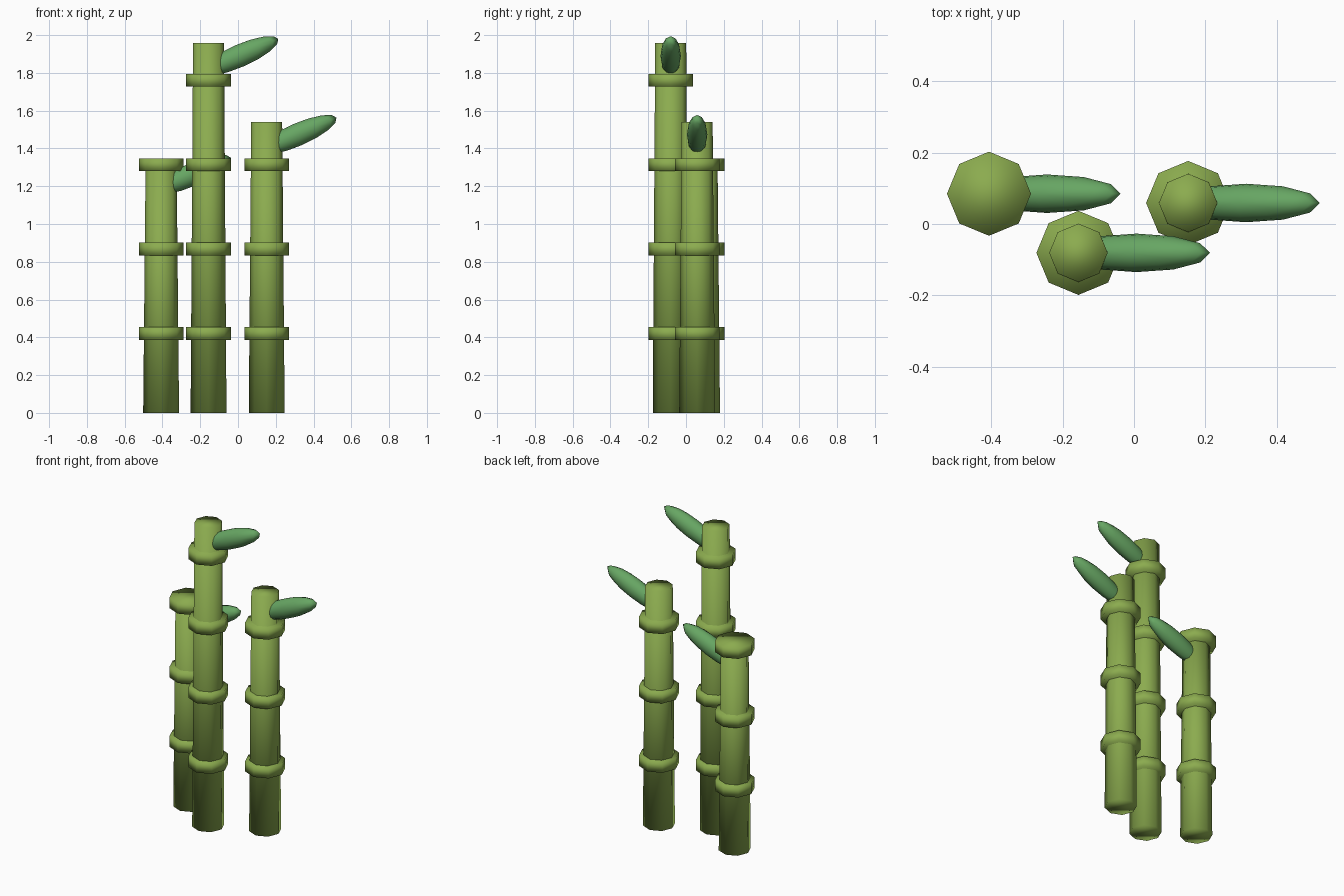
import bpy, bmesh, math
from mathutils import Matrix

if "Cube" in bpy.data.objects:
    bpy.data.objects.remove(bpy.data.objects["Cube"])


def material(name, rgb):
    m = bpy.data.materials.new(name)
    m.diffuse_color = (*rgb, 1)
    m.use_nodes = True
    m.node_tree.nodes["Principled BSDF"].inputs["Base Color"].default_value = m.diffuse_color
    return m


STALK_GREEN = material("stalk green", (0.26, 0.41, 0.078))
LEAF_GREEN = material("leaf green", (0.135, 0.38, 0.125))


def finish(name, bm, mat):
    """Turn a bmesh into a fully smooth-shaded object."""
    bmesh.ops.recalc_face_normals(bm, faces=bm.faces)
    for f in bm.faces:
        f.smooth = True
    mesh = bpy.data.meshes.new(name)
    bm.to_mesh(mesh)
    bm.free()
    mesh.materials.append(mat)
    obj = bpy.data.objects.new(name, mesh)
    bpy.context.collection.objects.link(obj)


def octagon_post(name, x, y, z0, z1, r0, r1):
    """Capped eight-sided cylinder, optionally tapered."""
    bm = bmesh.new()
    bmesh.ops.create_cone(bm, cap_ends=True, segments=8, radius1=r0,
                          radius2=r1, depth=z1 - z0,
                          matrix=Matrix.Translation((x, y, (z0 + z1) / 2)))
    finish(name, bm, STALK_GREEN)


def leaf(name, x, y, z):
    """Long ellipsoid tilted upward toward +x."""
    bm = bmesh.new()
    mat = (Matrix.Translation((x, y, z))
           @ Matrix.Rotation(-math.radians(23.5), 4, 'Y')
           @ Matrix.Diagonal((0.225, 0.054, 0.06, 1)))
    bmesh.ops.create_uvsphere(bm, u_segments=12, v_segments=8, radius=1, matrix=mat)
    finish(name, bm, LEAF_GREEN)


# position, height and number of joint rings of each stalk
STALKS = [("tall", -0.156, -0.081, 1.957, 4),
          ("middle", 0.152, 0.059, 1.54, 3),
          ("short", -0.407, 0.085, 1.328, 3)]

for label, x, y, top, rings in STALKS:
    octagon_post(label + "_stalk", x, y, 0, top, 0.095, 0.082)
    # joint rings at equal spacing
    for i in range(rings):
        z = 0.42 + 0.447 * i
        octagon_post(f"{label}_joint_{i + 1}", x, y, z - 0.034, z + 0.034, 0.118, 0.118)
    # leaf sprouting just below the top
    leaf(label + "_leaf", x + 0.163, y, top - 0.067)
